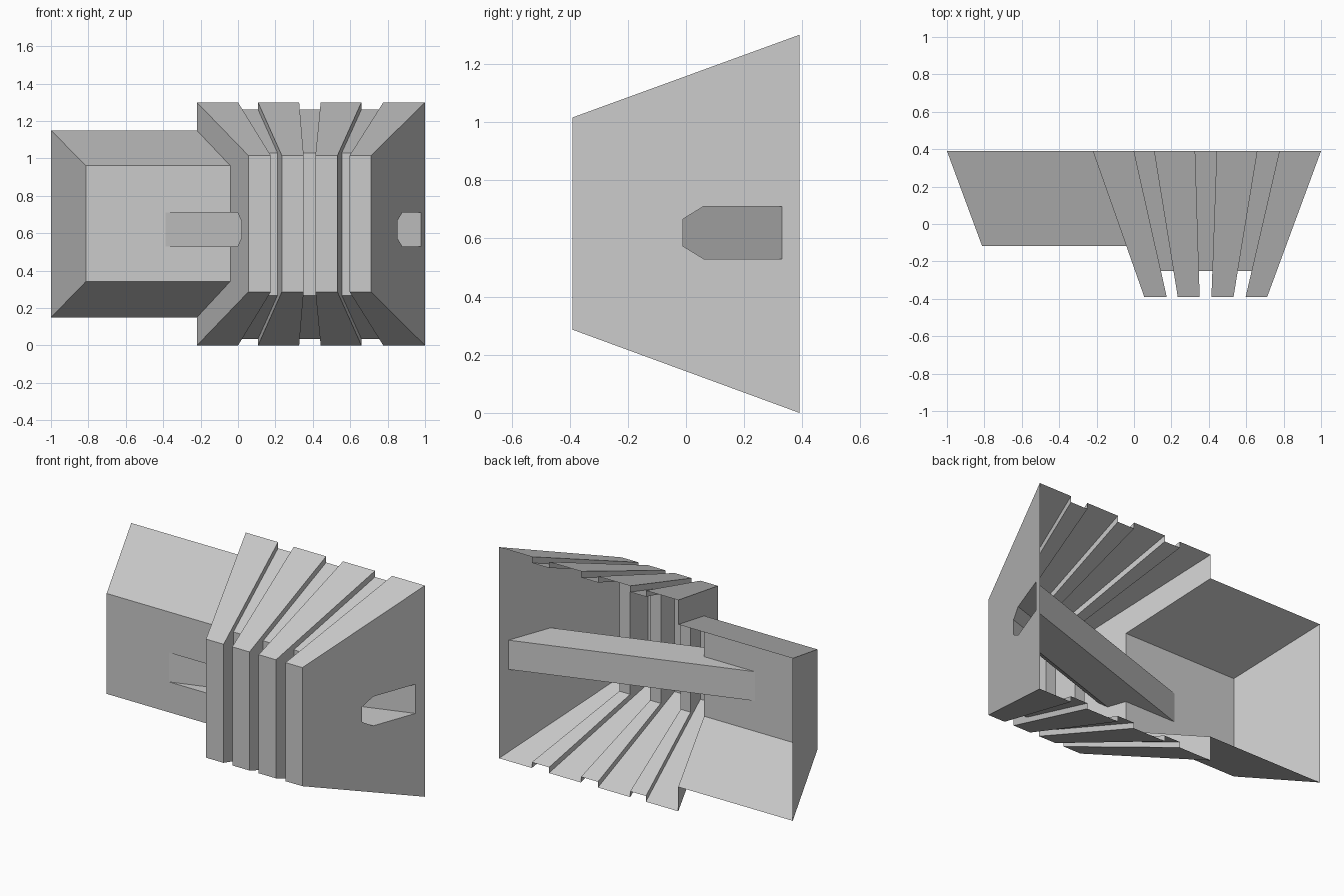
import bpy, bmesh
from mathutils import Vector

if "Cube" in bpy.data.objects:
    bpy.data.objects.remove(bpy.data.objects["Cube"])

BACK = 0.39


def loft(name, loop_a, loop_b):
    """Closed solid between two matching loops of points."""
    bm = bmesh.new()
    a = [bm.verts.new(p) for p in loop_a]
    b = [bm.verts.new(p) for p in loop_b]
    n = len(a)
    bm.faces.new(a)
    bm.faces.new(b)
    for i in range(n):
        j = (i + 1) % n
        bm.faces.new((a[i], a[j], b[j], b[i]))
    bmesh.ops.recalc_face_normals(bm, faces=bm.faces)
    me = bpy.data.meshes.new(name)
    bm.to_mesh(me)
    bm.free()
    ob = bpy.data.objects.new(name, me)
    bpy.context.collection.objects.link(ob)
    return ob


def rect(x0, x1, z0, z1, y):
    return [Vector(p) for p in ((x0, y, z0), (x1, y, z0), (x1, y, z1), (x0, y, z1))]


def frustum(name, back, front, y_front, extra):
    """Tapered block, run on past the back plane and trimmed later."""
    b, f = rect(*back, BACK), rect(*front, y_front)
    b = [p + (p - q) * extra for p, q in zip(b, f)]
    return loft(name, b, f)


def combine(body, other, op):
    mod = body.modifiers.new(op.lower(), 'BOOLEAN')
    mod.operation = op
    mod.solver = 'EXACT'
    mod.object = other
    bpy.context.view_layer.objects.active = body
    bpy.ops.object.modifier_apply(modifier=mod.name)
    bpy.data.objects.remove(other)


# recessed core that forms the groove floors
body = frustum("ribbed_shell", (-0.1, 0.9, 0.035, 1.262), (0.08, 0.70, 0.268, 1.03), -0.25, 0.05)

# four ribs: x range at the back, x range at the front
ribs = [(-0.22, 0.0, 0.055, 0.175), (0.107, 0.327, 0.234, 0.351),
        (0.442, 0.66, 0.414, 0.532), (0.777, 1.0, 0.597, 0.712)]
for i, (b0, b1, f0, f1) in enumerate(ribs):
    rib = frustum("rib", (b0, b1, 0.0, 1.3), (f0, f1, 0.286, 1.016), -0.39, 0.06)
    combine(body, rib, 'UNION')

# lower side block, buried in the first rib
side = frustum("side_block", (-1.0, -0.1, 0.15, 1.15), (-0.812, 0.05, 0.343, 0.961), -0.118, 0.07)
combine(body, side, 'UNION')

# slanted tunnel through both blocks, chamfered at its front
d = Vector((1, 0.328, 0))
section = [Vector(p) for p in ((0.978, 0.33, 0.53), (0.978, 0.33, 0.71), (0.877, 0.06, 0.71),
                               (0.851, -0.01, 0.667), (0.851, -0.01, 0.573), (0.877, 0.06, 0.53))]
tunnel = loft("tunnel_cutter", [p + d * 0.3 for p in section], [p - d * 1.7 for p in section])
combine(body, tunnel, 'DIFFERENCE')

# trim at the back plane and leave the shell open
bm = bmesh.new()
bm.from_mesh(body.data)
bmesh.ops.bisect_plane(bm, geom=bm.verts[:] + bm.edges[:] + bm.faces[:], dist=1e-5,
                       plane_co=(0, BACK, 0), plane_no=(0, 1, 0), clear_outer=True)
bm.to_mesh(body.data)
bm.free()
